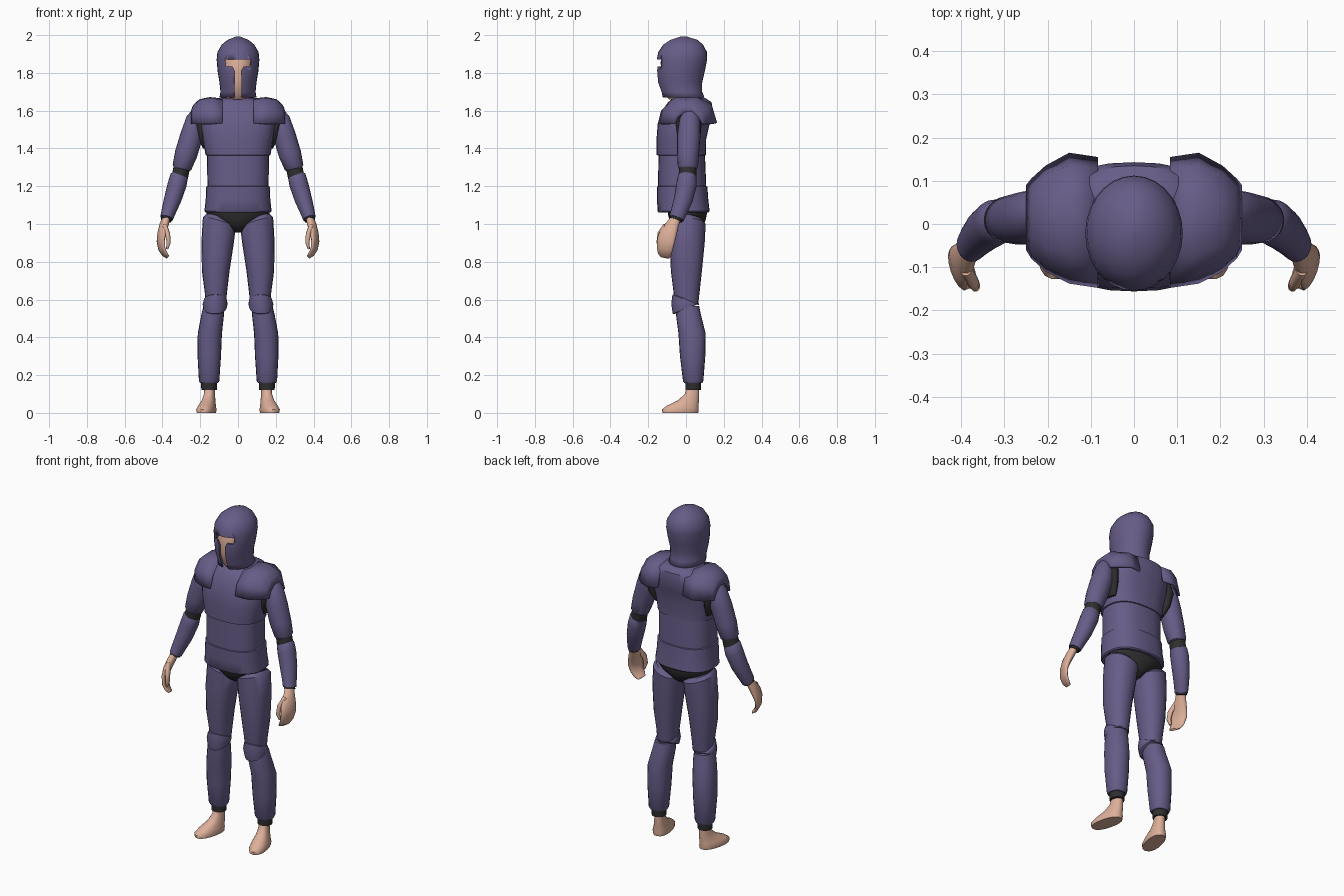
import bpy, bmesh, math
from mathutils import Vector, Matrix


def material(name, rgb):
    m = bpy.data.materials.new(name)
    m.diffuse_color = (*rgb, 1)
    return m


PURPLE = material("purple armour", (0.135, 0.108, 0.245))
SKIN = material("skin", (0.72, 0.43, 0.32))
BLACK = material("black cloth", (0.028, 0.028, 0.028))


def finish(name, bm, mat, angle=40):
    bmesh.ops.recalc_face_normals(bm, faces=bm.faces)
    me = bpy.data.meshes.new(name)
    bm.to_mesh(me)
    bm.free()
    me.materials.append(mat)
    me.polygons.foreach_set("use_smooth", [True] * len(me.polygons))
    me.set_sharp_from_angle(angle=math.radians(angle))
    ob = bpy.data.objects.new(name, me)
    bpy.context.collection.objects.link(ob)
    return ob


def skin_rows(bm, rows, closed):
    for a, b in zip(rows, rows[1:]):
        n = len(a)
        for i in range(n if closed else n - 1):
            j = (i + 1) % n
            bm.faces.new((a[i], a[j], b[j], b[i]))


def loft(name, rings, mat, side=1, align=False, twist=0, power=2.0, n=20, caps=(True, True), angle=40):
    """Rings: (x, y, z, rx, ry[, slope_x, slope_y]); align turns them square to the path."""
    bm = bmesh.new()
    rows = []
    for k, r in enumerate(rings):
        c = Vector(r[:3])
        sx, sy = r[5:7] if len(r) > 5 else (0, 0)
        rot = Matrix.Rotation(math.radians(twist), 3, 'Z')
        if align:
            t = Vector(rings[min(k + 1, len(rings) - 1)][:3]) - Vector(rings[max(k - 1, 0)][:3])
            rot = Vector((0, 0, -1)).rotation_difference(t).to_matrix() @ rot
        row = []
        for i in range(n):
            a = 2 * math.pi * i / n
            ca, sa = math.cos(a), math.sin(a)
            x = r[3] * math.copysign(abs(ca) ** (2 / power), ca)
            y = r[4] * math.copysign(abs(sa) ** (2 / power), sa)
            p = c + rot @ Vector((x, y, sx * x + sy * y))
            row.append(bm.verts.new((p.x * side, p.y, p.z)))
        rows.append(row)
    skin_rows(bm, rows, True)
    if caps[0]:
        bm.faces.new(rows[0])
    if caps[1]:
        bm.faces.new(rows[-1])
    return finish(name, bm, mat, angle)


def body(name, levels, mat, **kw):
    """Centred loft from levels (z, front y, back y, half width)."""
    return loft(name, [(0, (f + b) / 2, z, w, (b - f) / 2) for z, f, b, w in levels], mat, n=28, **kw)


# helmet shell with a T-shaped opening
helmet = body("helmet", [
    (1.67, -.125, .098, .098), (1.70, -.132, .086, .093), (1.75, -.15, .086, .098),
    (1.81, -.155, .1, .108), (1.87, -.155, .112, .113), (1.91, -.147, .111, .109),
    (1.95, -.12, .09, .086), (1.975, -.082, .06, .055), (1.992, -.03, .005, .012)],
    PURPLE, caps=(False, True))
solid = helmet.modifiers.new("wall", 'SOLIDIFY')
solid.thickness = 0.012
solid.offset = -1
bm = bmesh.new()
half = [(.019, 1.60), (.019, 1.815), (.03, 1.835), (.062, 1.832), (.068, 1.872)]
outline = half + [(-x, z) for x, z in reversed(half)]
face = bm.faces.new([bm.verts.new((x, -.3, z)) for x, z in outline])
ext = bmesh.ops.extrude_face_region(bm, geom=[face])
bmesh.ops.translate(bm, vec=(0, .24, 0), verts=[v for v in ext["geom"] if isinstance(v, bmesh.types.BMVert)])
cutter = finish("visor_cutter", bm, PURPLE)
cutter.hide_render = True
cutter.hide_viewport = True
cut = helmet.modifiers.new("visor", 'BOOLEAN')
cut.operation = 'DIFFERENCE'
cut.object = cutter
cut.solver = 'EXACT'

# head and neck
body("head", [(1.66, -.09, -.02, .03), (1.69, -.118, .05, .06), (1.76, -.132, .06, .078),
              (1.86, -.134, .09, .09), (1.92, -.11, .08, .075), (1.95, -.06, .04, .035)], SKIN)
body("neck", [(1.60, -.055, .075, .065), (1.72, -.05, .065, .058)], SKIN)

# torso plates and hip cloth
body("chest_plate", [
    (1.36, -.14, .09, .16), (1.365, -.155, .106, .172), (1.45, -.156, .107, .187), (1.53, -.15, .125, .198),
    (1.60, -.125, .143, .19), (1.645, -.095, .135, .14), (1.668, -.065, .1, .095)], PURPLE, power=2.5)
body("waist_plate", [(1.18, -.148, .108, .162), (1.28, -.147, .104, .163), (1.38, -.145, .1, .165)],
     PURPLE, power=2.5)
body("skirt_plate", [(1.062, -.145, .12, .172), (1.068, -.15, .125, .178), (1.13, -.154, .118, .171),
                     (1.198, -.154, .113, .168), (1.203, -.14, .1, .16)], PURPLE, power=2.5)
body("hip_cloth", [(.955, -.03, .045, .025), (.985, -.07, .085, .07), (1.02, -.088, .104, .14),
                   (1.05, -.095, .11, .168), (1.08, -.1, .11, .168)], BLACK)

# shoulder pad cross-sections: x, then (y, z) points from front to back
PAD = [
    (.083, [(-.148, 1.535), (-.132, 1.60), (-.07, 1.658), (.06, 1.665), (.13, 1.635), (.155, 1.54)]),
    (.15, [(-.138, 1.53), (-.122, 1.605), (-.065, 1.668), (.06, 1.672), (.135, 1.635), (.165, 1.535)]),
    (.205, [(-.11, 1.53), (-.1, 1.595), (-.05, 1.656), (.05, 1.66), (.115, 1.615), (.135, 1.53)]),
    (.238, [(-.08, 1.53), (-.07, 1.582), (-.03, 1.625), (.035, 1.63), (.085, 1.59), (.105, 1.53)]),
    (.25, [(-.06, 1.53), (-.045, 1.568), (-.01, 1.595), (.03, 1.598), (.065, 1.57), (.09, 1.53)])]

for s, tag in ((1, "left"), (-1, "right")):
    # shoulder
    bm = bmesh.new()
    skin_rows(bm, [[bm.verts.new((x * s, y, z)) for y, z in pts] for x, pts in PAD], False)
    # make sure the open shell faces outward before thickening it inward
    bmesh.ops.recalc_face_normals(bm, faces=bm.faces)
    pad = finish(tag + "_shoulder_pad", bm, PURPLE, 55)
    if sum(p.normal.z * p.area for p in pad.data.polygons) < 0:
        pad.data.flip_normals()
    m = pad.modifiers.new("plate", 'SOLIDIFY')
    m.thickness = 0.014
    m.offset = -1
    loft(tag + "_armpit_cloth", [(.17, .015, 1.40, .015, .03), (.185, .015, 1.46, .033, .06),
                                 (.195, .015, 1.54, .045, .07), (.19, .02, 1.60, .03, .05)], BLACK, s)
    # arm
    loft(tag + "_upper_arm", [
        (.215, .02, 1.59, .032, .035), (.225, .02, 1.56, .048, .053), (.245, .015, 1.47, .06, .062),
        (.275, .011, 1.37, .06, .058), (.297, .01, 1.30, .051, .053), (.299, .01, 1.292, .044, .046)],
        PURPLE, s, True)
    loft(tag + "_elbow_cloth", [(.295, .01, 1.31, .043, .045), (.306, .008, 1.26, .044, .047),
                                (.315, .006, 1.23, .042, .045)], BLACK, s, True)
    loft(tag + "_forearm", [
        (.308, .008, 1.262, .04, .042), (.311, .007, 1.254, .047, .049), (.322, .003, 1.21, .05, .054),
        (.346, -.014, 1.13, .046, .05), (.366, -.035, 1.07, .039, .044), (.378, -.05, 1.03, .034, .04)],
        PURPLE, s, True)
    loft(tag + "_wrist_cloth", [(.374, -.045, 1.045, .028, .033), (.381, -.054, 1.02, .029, .034)],
         BLACK, s, True)
    # hand and thumb
    loft(tag + "_hand", [
        (.377, -.05, 1.04, .02, .026), (.39, -.07, 1.0, .023, .034), (.402, -.093, .955, .021, .048),
        (.409, -.105, .915, .016, .05), (.404, -.112, .87, .013, .045), (.388, -.113, .84, .011, .038),
        (.371, -.112, .824, .006, .026)], SKIN, s, True, twist=-18, n=14, angle=60)
    loft(tag + "_thumb", [(.388, -.105, .99, .014, .018), (.372, -.136, .945, .013, .017),
                          (.367, -.143, .90, .011, .014), (.375, -.138, .868, .006, .008)],
         SKIN, s, True, n=10, angle=60)
    # leg
    loft(tag + "_thigh", [
        (.1, .01, 1.03, .07, .075, .3, -.15), (.099, .01, 1.008, .087, .094, .3, -.12),
        (.108, .006, .9, .086, .093), (.118, .002, .75, .073, .082), (.117, .003, .63, .058, .068),
        (.118, .003, .58, .055, .062)], PURPLE, s, power=2.2)
    loft(tag + "_knee_pad", [
        (.12, 0, .602, .055, .063, 0, -.42), (.12, -.002, .598, .061, .07, 0, -.4),
        (.121, -.005, .577, .066, .073), (.123, 0, .553, .062, .07, 0, .4),
        (.123, 0, .549, .055, .063, 0, .42)], PURPLE, s, angle=35)
    loft(tag + "_shin", [
        (.13, .01, .565, .053, .06), (.134, .013, .52, .06, .066), (.149, .032, .42, .064, .072),
        (.152, .035, .3, .062, .067), (.153, .038, .17, .054, .054), (.153, .038, .157, .047, .047)],
        PURPLE, s, power=2.2)
    loft(tag + "_ankle_cloth", [(.153, .038, .12, .041, .04), (.153, .038, .19, .044, .044)], BLACK, s)
    loft(tag + "_foot", [
        (.15, .036, .135, .027, .034), (.151, .032, .10, .028, .038), (.156, .012, .065, .034, .058),
        (.164, -.018, .038, .043, .086), (.168, -.03, .018, .049, .1), (.167, -.03, 0, .046, .097)],
        SKIN, s, twist=13, power=2.3, angle=60)
